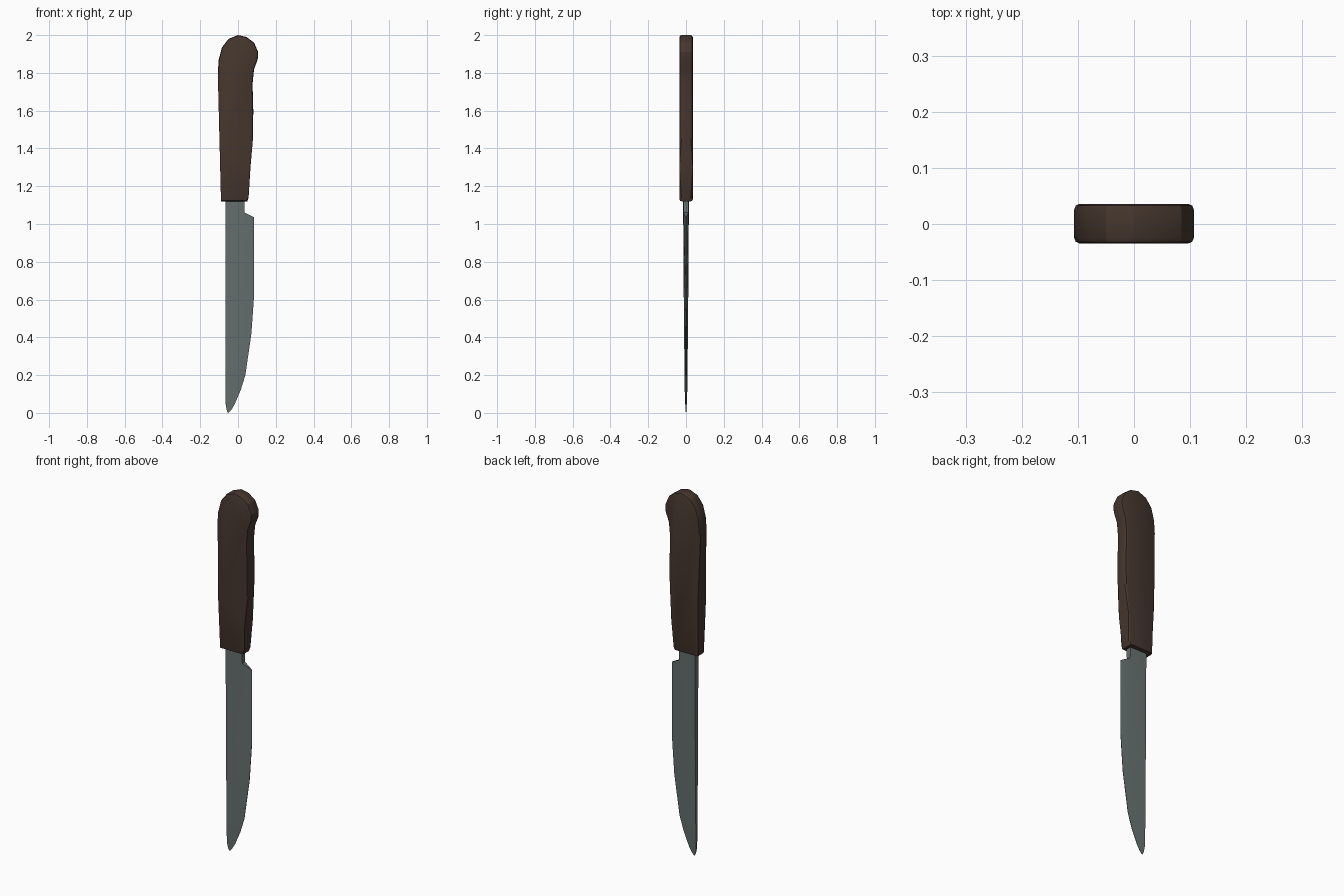
import bpy, bmesh, math

if "Cube" in bpy.data.objects:
    bpy.data.objects.remove(bpy.data.objects["Cube"])


def material(name, rgb):
    m = bpy.data.materials.new(name)
    m.diffuse_color = (*rgb, 1)
    m.use_nodes = True
    m.node_tree.nodes["Principled BSDF"].inputs["Base Color"].default_value = m.diffuse_color
    return m


def finish(bm, name, mat):
    bmesh.ops.recalc_face_normals(bm, faces=bm.faces)
    me = bpy.data.meshes.new(name)
    bm.to_mesh(me)
    bm.free()
    ob = bpy.data.objects.new(name, me)
    bpy.context.collection.objects.link(ob)
    me.materials.append(mat)
    bpy.ops.object.select_all(action='DESELECT')
    ob.select_set(True)
    bpy.context.view_layer.objects.active = ob
    bpy.ops.object.shade_smooth_by_angle(angle=math.radians(25))
    return ob


wood = material("dark brown wood", (0.060, 0.037, 0.027))
steel = material("grey steel", (0.130, 0.162, 0.156))

# Handle: outline extruded through y, rims chamfered
outline = [(-0.09, 1.12), (-0.097, 1.4), (-0.107, 1.8), (-0.102, 1.87),
           (-0.085, 1.935), (-0.05, 1.98), (0.0, 2.0), (0.045, 1.99),
           (0.085, 1.96), (0.107, 1.91), (0.104, 1.87), (0.085, 1.82),
           (0.077, 1.74), (0.081, 1.6), (0.079, 1.45), (0.066, 1.3),
           (0.056, 1.14), (0.049, 1.12)]
bm = bmesh.new()
front = bm.faces.new([bm.verts.new((x, -0.035, z)) for x, z in outline])
ext = bmesh.ops.extrude_face_region(bm, geom=[front])
for v in ext["geom"]:
    if isinstance(v, bmesh.types.BMVert):
        v.co.y = 0.036
rims = [e for e in bm.edges if abs(e.verts[0].co.y - e.verts[1].co.y) < 1e-5]
bmesh.ops.bevel(bm, geom=rims, offset=0.011, segments=2, profile=0.5,
                affect='EDGES', clamp_overlap=True)
finish(bm, "handle", wood)

# Blade: wedge-shaped rows (z, spine x, edge x, spine half thickness)
rows = [(1.035, -0.065, 0.085, 0.015), (0.62, -0.065, 0.085, 0.012),
        (0.42, -0.065, 0.071, 0.010), (0.2, -0.065, 0.039, 0.008),
        (0.12, -0.065, 0.014, 0.007), (0.045, -0.065, -0.018, 0.004),
        (0.015, -0.06, -0.036, 0.002), (0.0, -0.053, -0.05, 0.001)]
SHOULDER = 2 / 3  # share of the width taken by the tang
bm = bmesh.new()
rings = []
for z, xs, xe, t in rows:
    top = z > 1
    mid = xs + (xe - xs) * SHOULDER
    zm = 1.06 if top else z
    cols = [(xs, zm, t), (mid, zm, t * (0.85 if top else 0.5)), (xe, z, 0.001)]
    ring = [(x, -h, zz) for x, zz, h in cols]
    ring += [(x, h, zz) for x, zz, h in reversed(cols)]
    rings.append([bm.verts.new(c) for c in ring])
for a, b in zip(rings, rings[1:]):
    for i in range(6):
        j = (i + 1) % 6
        bm.faces.new((a[i], a[j], b[j], b[i]))
bm.faces.new(rings[-1])
# shoulder face beside the tang, then the tang rising into the handle
r = rings[0]
bm.faces.new((r[1], r[2], r[3], r[4]))
base = [r[0], r[1], r[4], r[5]]
tip = [bm.verts.new((x, y, 1.15)) for x, y in
       ((-0.065, -0.015), (0.034, -0.015), (0.034, 0.015), (-0.065, 0.015))]
for i in range(4):
    j = (i + 1) % 4
    bm.faces.new((base[i], base[j], tip[j], tip[i]))
bm.faces.new(tip)
finish(bm, "blade", steel)
